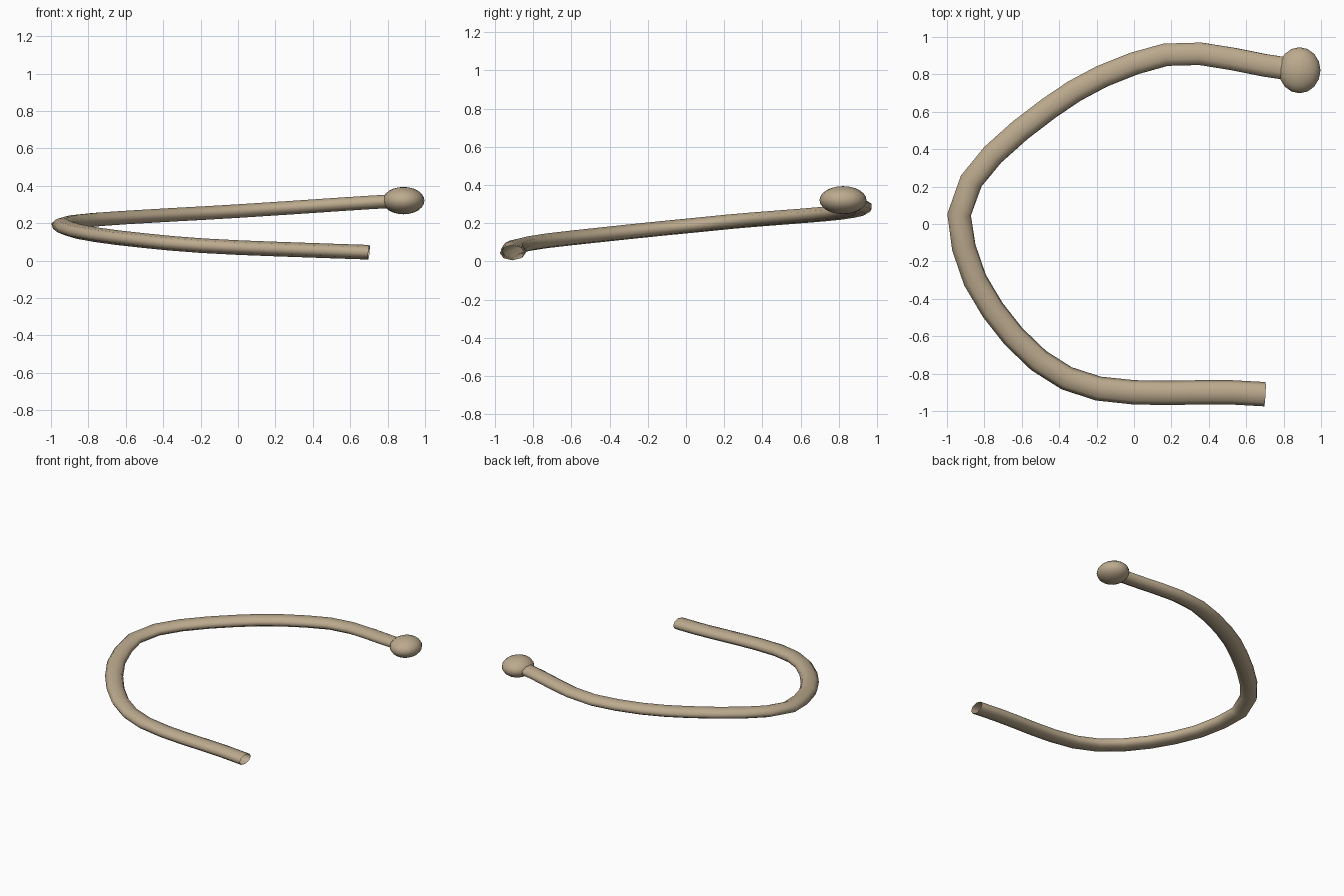
import bpy

if "Cube" in bpy.data.objects:
    bpy.data.objects.remove(bpy.data.objects["Cube"])

FLAT = 0.6  # whole model is squashed vertically

mat = bpy.data.materials.new("tan")
mat.diffuse_color = (0.50, 0.40, 0.27, 1)
mat.use_nodes = True
mat.node_tree.nodes["Principled BSDF"].inputs["Base Color"].default_value = mat.diffuse_color

# Centre line of the bent tube: x, y, z
path = [
    (0.70, -0.91, 0.045), (0.52, -0.90, 0.051), (0.35, -0.90, 0.057), (0.18, -0.903, 0.063),
    (0.0, -0.90, 0.070), (-0.19, -0.88, 0.080), (-0.36, -0.825, 0.093),
    (-0.51, -0.73, 0.108), (-0.645, -0.60, 0.123), (-0.755, -0.46, 0.138),
    (-0.85, -0.30, 0.155), (-0.91, -0.125, 0.173), (-0.935, 0.05, 0.190),
    (-0.87, 0.23, 0.208), (-0.755, 0.37, 0.220), (-0.61, 0.50, 0.230),
    (-0.46, 0.615, 0.239), (-0.32, 0.71, 0.247), (-0.17, 0.79, 0.255), (0.0, 0.858, 0.265),
    (0.17, 0.905, 0.276), (0.355, 0.91, 0.288), (0.53, 0.882, 0.300),
    (0.70, 0.848, 0.311), (0.82, 0.83, 0.318),
]

# Tube, open at the ends
curve = bpy.data.curves.new("bent_tube", "CURVE")
curve.dimensions = "3D"
curve.bevel_depth = 0.065
curve.bevel_resolution = 2
curve.use_fill_caps = False
spline = curve.splines.new("POLY")
spline.points.add(len(path) - 1)
for point, (x, y, z) in zip(spline.points, path):
    point.co = (x, y, z / FLAT, 1)
tube = bpy.data.objects.new("bent_tube", curve)
bpy.context.collection.objects.link(tube)
tube.scale.z = FLAT
bpy.context.view_layer.objects.active = tube
tube.select_set(True)
bpy.ops.object.convert(target="MESH")
tube = bpy.context.object
bpy.ops.object.transform_apply(location=False, rotation=False, scale=True)
bpy.ops.object.shade_smooth()
tube.data.materials.clear()
tube.data.materials.append(mat)

# Knob on the upper end
bpy.ops.mesh.primitive_uv_sphere_add(segments=16, ring_count=12, radius=1,
                                     location=(0.885, 0.822, 0.321))
knob = bpy.context.object
knob.name = "end_knob"
knob.scale = (0.112, 0.123, 0.073)
bpy.ops.object.transform_apply(location=False, rotation=False, scale=True)
bpy.ops.object.shade_smooth()
knob.data.materials.append(mat)
